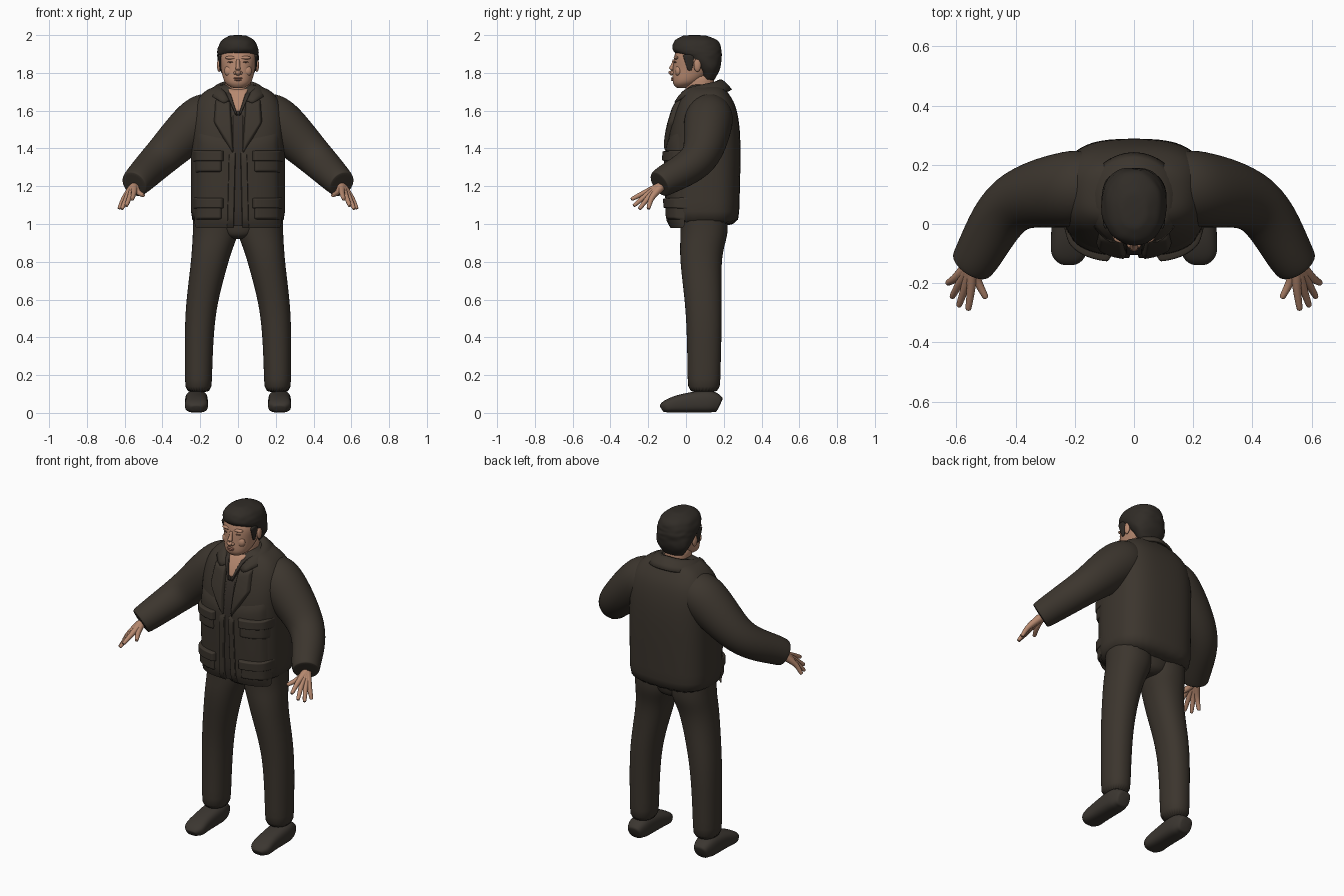
import bpy, bmesh, math, random
from mathutils import Vector

random.seed(4)
if "Cube" in bpy.data.objects:
    bpy.data.objects.remove(bpy.data.objects["Cube"])


def material(name, red, green, blue):
    mat = bpy.data.materials.new(name)
    mat.use_nodes = True
    mat.diffuse_color = (red, green, blue, 1)
    shader = mat.node_tree.nodes["Principled BSDF"]
    shader.inputs["Base Color"].default_value = mat.diffuse_color
    shader.inputs["Roughness"].default_value = .8
    return mat


CLOTH = material("dark brown cloth", .045, .036, .027)
SHIRT = material("dark shirt", .038, .03, .024)
SHOES = material("dark shoes", .044, .037, .03)
HAIR = material("black brown hair", .03, .025, .02)
SKIN = material("skin", .47, .25, .16)
LIPS = material("lip", .36, .16, .11)
EYES = material("eye crease", .17, .09, .06)


def finish(name, bm, mat, mirror=False, merge=False):
    bmesh.ops.recalc_face_normals(bm, faces=bm.faces)
    mesh = bpy.data.meshes.new(name)
    bm.to_mesh(mesh)
    bm.free()
    mesh.materials.append(mat)
    for polygon in mesh.polygons:
        polygon.use_smooth = True
    part = bpy.data.objects.new(name, mesh)
    bpy.context.scene.collection.objects.link(part)
    if mirror:
        part.modifiers.new("mirror", "MIRROR").use_mirror_merge = merge
    smoothing = part.modifiers.new("smoothing", "SUBSURF")
    smoothing.levels = smoothing.render_levels = 1
    return part


def smooth_rows(rows, steps=4):
    # spline through a few key rows of numbers
    result = []
    last = len(rows) - 1
    for i in range(last):
        keys = rows[max(i - 1, 0)], rows[i], rows[i + 1], rows[min(i + 2, last)]
        for step in range(steps):
            t = step / steps
            result.append([q + t * (r - p + t * (2 * p - 5 * q + 4 * r - s + t * (3 * (q - r) + s - p))) / 2
                           for p, q, r, s in zip(*keys)])
    return result + [rows[last]]


def skin_rings(rings, power, sides, jitter=0):
    # each ring is a superellipse: a centre with two half-axis vectors
    bm = bmesh.new()
    loops = []
    for centre, across, along in rings:
        loop = []
        for i in range(sides):
            angle = math.tau * i / sides
            u, v = (math.copysign(abs(w) ** (2 / power), w) for w in (math.cos(angle), math.sin(angle)))
            shake = 1 + random.uniform(-jitter, jitter)
            loop.append(bm.verts.new(centre + (across * u + along * v) * shake))
        loops.append(loop)
    for low, high in zip(loops, loops[1:]):
        for i in range(sides):
            bm.faces.new((low[i - 1], low[i], high[i], high[i - 1]))
    bm.faces.new(loops[0])
    bm.faces.new(loops[-1])
    return bm


def loft(name, rows, mat, power=2.2, mirror=False, jitter=0):
    # rows: height, half width, front y, back y and optional centre x
    rings = []
    for row in smooth_rows(rows):
        z, width, front_y, back_y, x = (*row, 0)[:5]
        rings.append((Vector((x, (front_y + back_y) / 2, z)),
                      Vector((width, 0, 0)), Vector((0, (back_y - front_y) / 2, 0))))
    return finish(name, skin_rings(rings, power, 28, jitter), mat, mirror)


def tube(name, path, mat, power=2, sides=20, mirror=True):
    # path: x, y, z, half width and optional half height
    rows = smooth_rows(path)
    points = [Vector(row[:3]) for row in rows]
    rings = []
    for i, row in enumerate(rows):
        tangent = (points[min(i + 1, len(rows) - 1)] - points[max(i - 1, 0)]).normalized()
        side = tangent.cross(Vector((0, 0, 1))).normalized()
        rings.append((points[i], side * row[3], side.cross(tangent) * row[-1]))
    return finish(name, skin_rings(rings, power, sides), mat, mirror)


def ball(name, centre, size, mat, mirror=False):
    bm = bmesh.new()
    bmesh.ops.create_uvsphere(bm, u_segments=16, v_segments=8, radius=1)
    bmesh.ops.scale(bm, vec=size, verts=bm.verts)
    bmesh.ops.translate(bm, vec=centre, verts=bm.verts)
    return finish(name, bm, mat, mirror)


# Jacket body
BODY = [(.98, .25, -.09, .28), (1.4, .25, -.1, .29), (1.6, .24, -.06, .27),
        (1.7, .18, -.01, .22), (1.74, .08, .03, .18)]
BODY_POWER = 2.9
loft("jacket_body", BODY, CLOTH, BODY_POWER)
BODY_RINGS = smooth_rows(BODY)


def jacket_front(x, z):
    for low, high in zip(BODY_RINGS, BODY_RINGS[1:]):
        if z <= high[0]:
            break
    blend = min(max((z - low[0]) / (high[0] - low[0]), 0), 1)
    _, width, front_y, back_y = (p + (q - p) * blend for p, q in zip(low, high))
    reach = min(abs(x) / width, .99)
    depth = (1 - reach ** BODY_POWER) ** (1 / BODY_POWER)
    return (front_y + back_y) / 2 - (back_y - front_y) / 2 * depth


def patch(name, corners, height, mat, mirror=True, cells=12):
    # padded panel on the jacket front; its rim sinks into the cloth
    a, b, c, d = (Vector(corner) for corner in corners)
    rim = (0, cells)
    bm = bmesh.new()
    grid = []
    for j in range(cells + 1):
        row = []
        for i in range(cells + 1):
            x, z = a.lerp(b, i / cells).lerp(d.lerp(c, i / cells), j / cells)
            lift = -.008 if i in rim or j in rim else height
            row.append(bm.verts.new((x, jacket_front(x, z) - lift, z)))
        grid.append(row)
    for low, high in zip(grid, grid[1:]):
        for i in range(cells):
            bm.faces.new((low[i], low[i + 1], high[i + 1], high[i]))
    return finish(name, bm, mat, mirror)


def box(left, right, bottom, top):
    return (left, bottom), (right, bottom), (right, top), (left, top)


# Jacket front, shirt, lapels and pockets
patch("shirt_front", box(-.03, .03, .99, 1.62), .004, SHIRT, mirror=False)
patch("neck_opening", ((-.01, 1.59), (.01, 1.59), (.06, 1.72), (-.06, 1.72)), .009, SKIN, mirror=False)
patch("shirt_collar", ((0, 1.57), (.01, 1.57), (.07, 1.7), (.04, 1.7)), .015, SHIRT)
patch("front_panel", ((.02, .98), (.23, .98), (.22, 1.5), (.01, 1.45)), .008, CLOTH)
patch("front_placket", ((.02, .98), (.06, .98), (.05, 1.4), (.01, 1.4)), .014, CLOTH)
patch("lapel", ((.02, 1.35), (.13, 1.54), (.12, 1.66), (.04, 1.66)), .02, CLOTH)
for level, z in (("lower", 1.02), ("upper", 1.27)):
    patch(level + "_pocket", box(.08, .23, z, z + .11), .02, CLOTH)
    patch(level + "_pocket_flap", box(.07, .24, z + .06, z + .12), .03, CLOTH)

# Turned-down collar: half a sweep round the neck, then mirrored
bm = bmesh.new()
strips = []
SWEEP = 8
for i in range(SWEEP + 1):
    t = i / SWEEP
    angle = math.pi * (.15 + .85 * t)
    sine, cosine, rise = math.sin(angle), math.cos(angle), t ** .4
    inner = Vector((.09 * sine, .06 - .11 * cosine, 1.65 + .12 * rise))
    outer = Vector((.16 * sine, .08 - .16 * cosine, 1.63 + .08 * rise))
    base = inner - Vector((0, 0, .05))
    fold = inner.lerp(outer, .5) + Vector((0, 0, .015))
    strips.append([bm.verts.new(point) for point in (base, inner, fold, outer)])
for here, there in zip(strips, strips[1:]):
    for i in range(3):
        bm.faces.new((here[i], here[i + 1], there[i + 1], there[i]))
collar = finish("collar", bm, CLOTH, mirror=True, merge=True)
padding = collar.modifiers.new("padding", "SOLIDIFY")
padding.thickness = .014
padding.offset = 0

# Sleeves
tube("sleeve", [(.1, .13, 1.6, .09), (.2, .12, 1.55, .13), (.41, .07, 1.35, .1),
                (.53, -.11, 1.23, .08, ), (.55, -.14, 1.21, .07)], CLOTH, sides=28)


# Hands: every finger starts at the wrist, so the roots form the palm
def finger(name, knuckle, tip):
    wrist = Vector((.55, -.13, 1.2))
    stops = ((wrist, .026), (knuckle, .016), (knuckle.lerp(tip, .9), .011), (tip, .005))
    tube(name, [(*point, radius) for point, radius in stops], SKIN, sides=10)


for i, name in enumerate(("index", "middle", "ring", "little")):
    t = i / 3
    knuckle = Vector((.55, -.21, 1.17)).lerp(Vector((.6, -.18, 1.14)), t)
    tip = Vector((.56, -.29, 1.13)).lerp(Vector((.63, -.2, 1.08)), t)
    finger(name + "_finger", knuckle, tip + Vector((.01, -.02, -.02)) * math.sin(math.pi * t))
finger("thumb", Vector((.53, -.19, 1.17)), Vector((.5, -.25, 1.15)))

# Trousers
loft("trouser_leg", [(.1, .07, .01, .18, .21), (.5, .08, 0, .19, .2), (.8, .1, -.03, .19, .15),
                     (.95, .12, -.03, .22, .12), (1.05, .12, -.03, .22, .12)], CLOTH, mirror=True)
loft("trouser_seat", [(.92, .03, .02, .16), (.95, .12, -.02, .2), (1.05, .21, -.03, .22)], CLOTH)

# Shoes: heel to toe as y, half width and height, with the sole on the ground
SHOE = [(.18, .04, .08), (.12, .06, .12), (-.02, .06, .1), (-.1, .06, .07), (-.13, .03, .04)]
tube("shoe", [(.22, y, top / 2, width, top / 2) for y, width, top in SHOE], SHOES, power=2.8)

# Head and neck
loft("neck", [(1.6, .07, -.01, .15), (1.8, .07, 0, .15)], SKIN)
loft("head", [(1.72, .03, -.05, 0), (1.75, .07, -.07, .07), (1.82, .09, -.07, .15),
              (1.9, .1, -.06, .17), (1.97, .06, -.03, .14)], SKIN)
tube("nose", [(0, -.06, 1.87, .01), (0, -.07, 1.84, .01), (0, -.08, 1.81, .016), (0, -.07, 1.79, .01)],
     SKIN, mirror=False)
ball("nostril", (.014, -.07, 1.8), (.01, .012, .01), SKIN, mirror=True)
ball("cheek", (.045, -.04, 1.81), (.03, .02, .03), SKIN, mirror=True)
ball("brow_ridge", (.036, -.05, 1.88), (.034, .016, .01), SKIN, mirror=True)
ball("eye", (.036, -.055, 1.857), (.02, .01, .004), EYES, mirror=True)
ball("upper_lip", (0, -.07, 1.772), (.025, .01, .005), LIPS)
ball("lower_lip", (0, -.07, 1.763), (.02, .01, .006), LIPS)
ball("ear", (.1, .06, 1.84), (.012, .02, .035), SKIN, mirror=True)

# Short ragged hair, stepping back round the face, with sideburns
loft("hair", [(1.76, .06, .09, .15), (1.82, .1, .06, .18), (1.88, .11, -.02, .19), (1.92, .11, -.07, .19),
              (1.97, .09, -.06, .17), (2, .04, -.01, .1)], HAIR, jitter=.03)
loft("sideburn", [(1.81, .004, .01, .03, .093), (1.9, .01, -.02, .05, .096)], HAIR, mirror=True)
